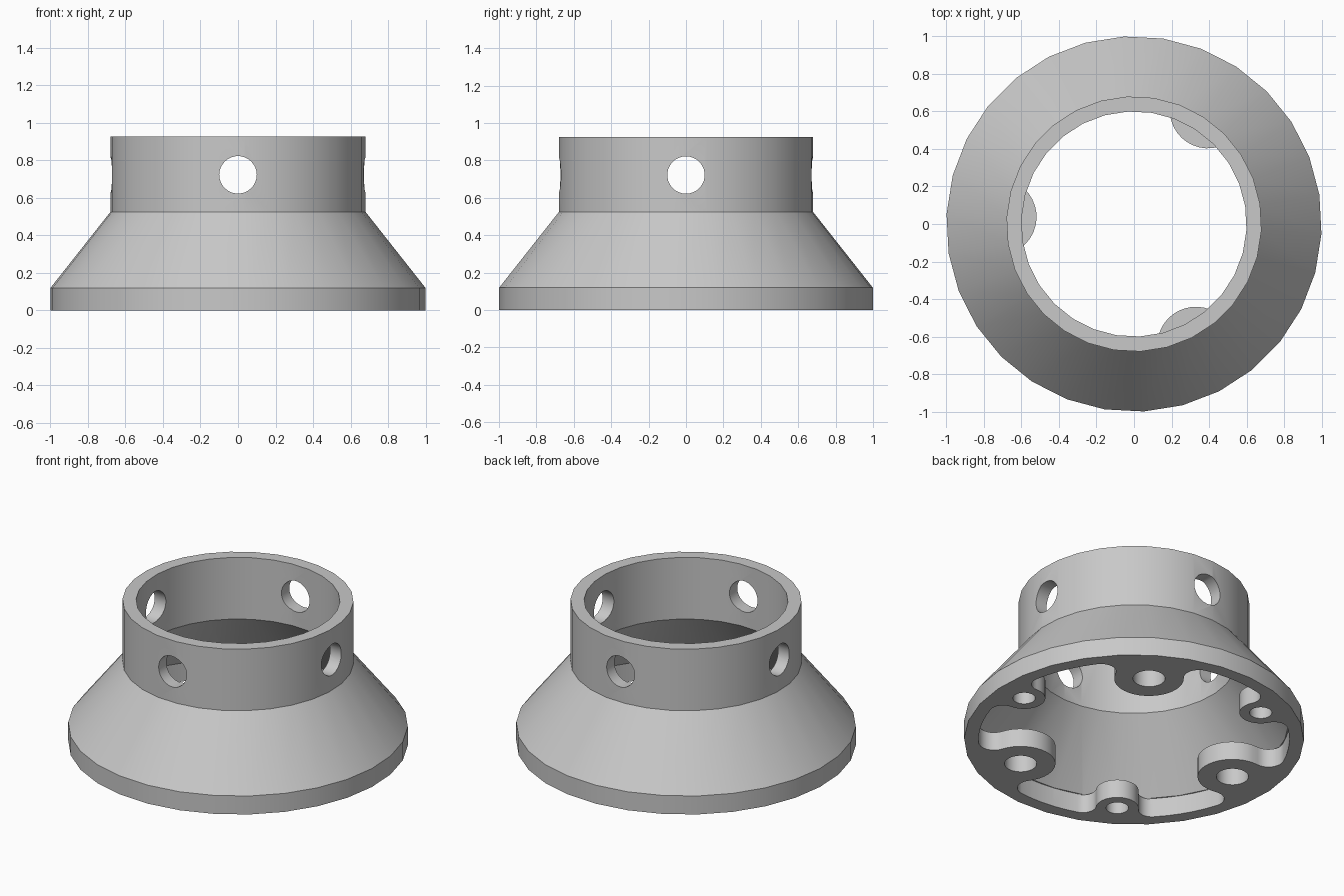
import bpy, bmesh
from math import sin, cos, acos, atan2, pi, radians, degrees
from mathutils import Matrix, Vector

old = bpy.data.objects.get("Cube")
if old:
    bpy.data.objects.remove(old, do_unlink=True)

SIDES = 30
TURN = radians(-3)          # rotation of the round parts and the bosses
BASE_H, CONE_H, TOP_H = 0.12, 0.525, 0.925
RIM, NECK_IN, NECK_OUT = 0.915, 0.6, 0.68
BIG = dict(dist=0.725, radius=0.205, fillet=0.09, hole=0.095, start=60)
SMALL = dict(dist=0.81, radius=0.125, fillet=0.08, hole=0.066, start=0)


def material(name, rgb):
    mat = bpy.data.materials.new(name)
    mat.use_nodes = True
    mat.diffuse_color = (*rgb, 1)
    mat.node_tree.nodes["Principled BSDF"].inputs["Base Color"].default_value = (*rgb, 1)
    return mat


def loft(name, rings, matrix=Matrix()):
    """Closed solid through matching rings of points, capped at both ends."""
    bm = bmesh.new()
    loops = [[bm.verts.new(matrix @ Vector(p)) for p in ring] for ring in rings]
    n = len(loops[0])
    for low, high in zip(loops, loops[1:]):
        for i in range(n):
            j = (i + 1) % n
            bm.faces.new((low[i], low[j], high[j], high[i]))
    bm.faces.new(loops[0][::-1])
    bm.faces.new(loops[-1])
    bmesh.ops.recalc_face_normals(bm, faces=bm.faces)
    mesh = bpy.data.meshes.new(name)
    bm.to_mesh(mesh)
    bm.free()
    ob = bpy.data.objects.new(name, mesh)
    bpy.context.collection.objects.link(ob)
    return ob


def turned(name, profile, matrix=Matrix(), turn=TURN):
    """Round solid from (radius, height) pairs."""
    angles = [turn + 2 * pi * i / SIDES for i in range(SIDES)]
    return loft(name, [[(r * cos(a), r * sin(a), z) for a in angles]
                       for r, z in profile], matrix)


def arc(cx, cy, r, a0, a1, steps):
    return [(cx + r * cos(a), cy + r * sin(a))
            for a in (a0 + (a1 - a0) * i / steps for i in range(steps + 1))]


def boss_outline(dist, radius, fillet, **_):
    """Filleted bump reaching in from the rim, for a boss on the +x axis."""
    q = RIM - fillet
    d = acos((dist**2 + q**2 - (radius + fillet)**2) / (2 * dist * q))
    fx, fy = q * cos(d), -q * sin(d)
    to_boss = atan2(-fy, dist - fx)
    first = arc(fx, fy, fillet, -d, to_boss, 8)
    nose = arc(dist, 0, radius, to_boss - pi, -pi - to_boss, 20)
    last = [(x, -y) for x, y in reversed(first)]
    return first + nose[1:-1] + last, d


def pocket_outline():
    """Underside opening: rim arcs alternating with the six bosses."""
    points = []
    for k in range(6):
        here, after = (SMALL, BIG) if k % 2 == 0 else (BIG, SMALL)
        shape, d = boss_outline(**here)
        next_d = boss_outline(**after)[1]
        a = TURN + k * pi / 3
        points += [(x * cos(a) - y * sin(a), x * sin(a) + y * cos(a)) for x, y in shape]
        points += arc(0, 0, RIM, a + d, a + pi / 3 - next_d, 5)[1:-1]
    return points


# Outer solid: base band, sloped skirt and neck
body = turned("flared_collar", [(1, 0), (1, BASE_H), (NECK_OUT, CONE_H), (NECK_OUT, TOP_H)])
body.data.materials.append(material("plain_grey", (0.58, 0.58, 0.58)))

# Hollow inside and shaped underside opening
cutters = [turned("inner_hollow", [(RIM, BASE_H), (NECK_IN, CONE_H), (NECK_IN, TOP_H + 0.1)])]
outline = pocket_outline()
cutters.append(loft("underside_pocket",
                    [[(x, y, z) for x, y in outline] for z in (-0.1, BASE_H + 0.004)]))

# Screw holes through the bosses
for kind in (BIG, SMALL):
    for k in range(3):
        a = TURN + radians(kind["start"] + 120 * k)
        place = Matrix.Translation((kind["dist"] * cos(a), kind["dist"] * sin(a), 0))
        cutters.append(turned("screw_hole", [(kind["hole"], -0.1), (kind["hole"], BASE_H + 0.02)], place))

# Cross holes through the neck
for axis in "XY":
    place = Matrix.Translation((0, 0, 0.722)) @ Matrix.Rotation(pi / 2, 4, axis)
    cutters.append(turned("cross_hole", [(0.1, -1.2), (0.1, 1.2)], place, 0))

for cutter in cutters:
    cutter.hide_render = True
    mod = body.modifiers.new(cutter.name, 'BOOLEAN')
    mod.operation = 'DIFFERENCE'
    mod.solver = 'EXACT'
    mod.object = cutter

bpy.ops.object.select_all(action='DESELECT')
body.select_set(True)
bpy.context.view_layer.objects.active = body
for mod in list(body.modifiers):
    bpy.ops.object.modifier_apply(modifier=mod.name)
for cutter in cutters:
    bpy.data.objects.remove(cutter, do_unlink=True)
bpy.ops.object.shade_smooth_by_angle(angle=radians(25))
